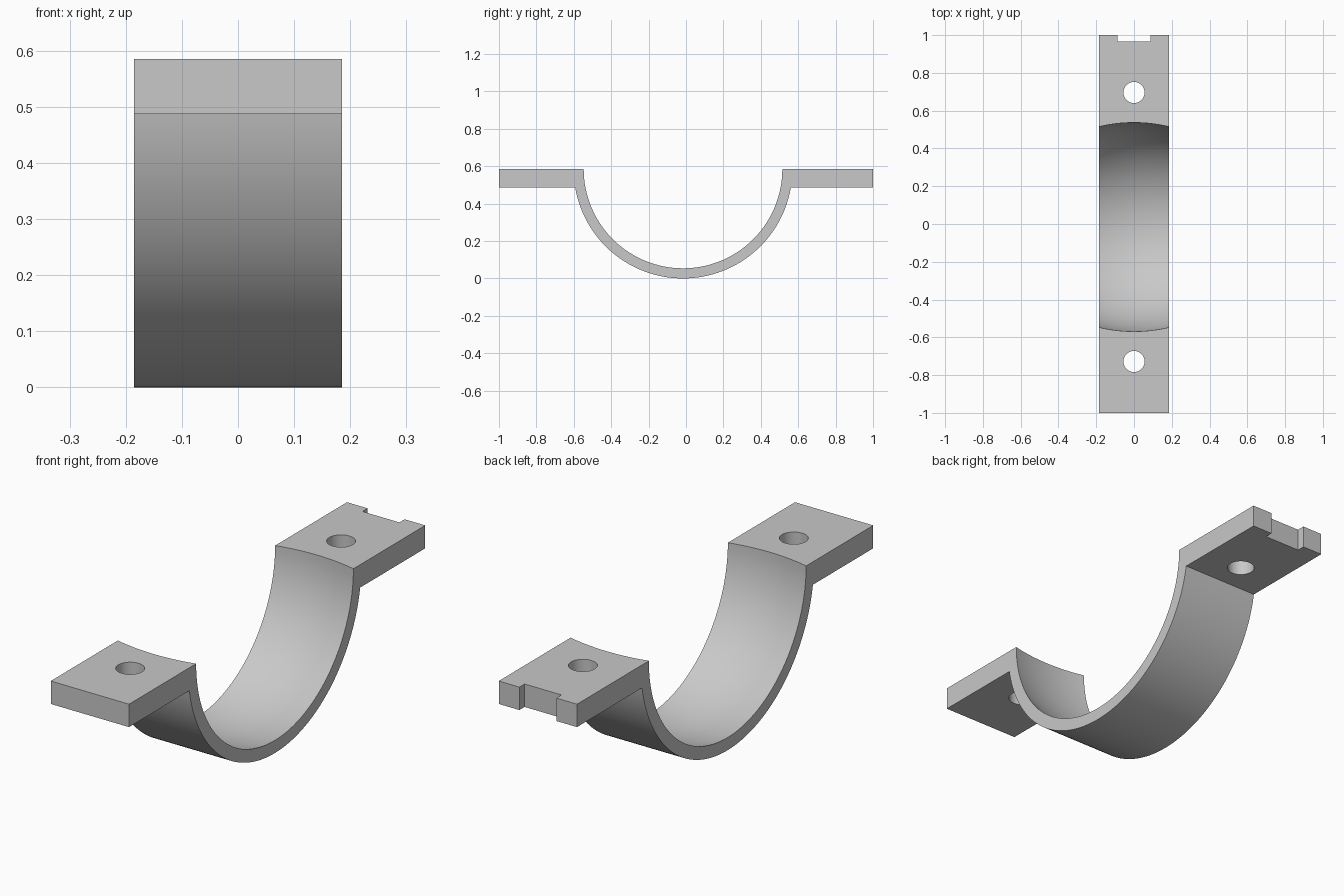
import bpy, bmesh, math
from mathutils import Matrix

cube = bpy.data.objects.get("Cube")
if cube:
    bpy.data.objects.remove(cube, do_unlink=True)

HALF_W, TOP, UNDER = 0.185, 0.585, 0.487
CY = -0.016                      # saddle axis runs along x at (CY, TOP)
R_OUT, R_EDGE, R_MID = 0.585, 0.531, 0.553

metal = bpy.data.materials.new("light grey metal")
metal.use_nodes = True
grey = (0.58, 0.58, 0.58, 1)
metal.diffuse_color = grey
metal.node_tree.nodes["Principled BSDF"].inputs["Base Color"].default_value = grey


def make_object(name, bm):
    bmesh.ops.recalc_face_normals(bm, faces=bm.faces)
    mesh = bpy.data.meshes.new(name)
    bm.to_mesh(mesh)
    bm.free()
    mesh.materials.append(metal)
    obj = bpy.data.objects.new(name, mesh)
    bpy.context.collection.objects.link(obj)
    return obj


# Clamp blank: side profile with flanges and half-round belly, extruded across x
drop = math.asin((TOP - UNDER) / R_OUT)
steps = 96
profile = [(1, UNDER), (1, TOP), (-1, TOP), (-1, UNDER)]
for i in range(steps + 1):
    a = math.pi + drop + (math.pi - 2 * drop) * i / steps
    profile.append((CY + R_OUT * math.cos(a), TOP + R_OUT * math.sin(a)))
bm = bmesh.new()
face = bm.faces.new([bm.verts.new((-HALF_W, y, z)) for y, z in profile])
ext = bmesh.ops.extrude_face_region(bm, geom=[face])
bmesh.ops.translate(bm, vec=(2 * HALF_W, 0, 0),
                    verts=[v for v in ext["geom"] if isinstance(v, bmesh.types.BMVert)])
clamp = make_object("saddle_clamp", bm)

# Barrel-shaped bore, slightly wider in the middle
bm = bmesh.new()
sag = R_MID - R_EDGE
curve_r = (HALF_W ** 2 + sag ** 2) / (2 * sag)
rings, sides = 16, 128
reach = HALF_W + 0.02
loops = []
for i in range(rings + 1):
    x = -reach + 2 * reach * i / rings
    r = R_MID - curve_r + math.sqrt(curve_r ** 2 - x ** 2)
    loops.append([bm.verts.new((x, CY + r * math.cos(2 * math.pi * k / sides),
                                TOP + r * math.sin(2 * math.pi * k / sides)))
                  for k in range(sides)])
for a, b in zip(loops, loops[1:]):
    for k in range(sides):
        n = (k + 1) % sides
        bm.faces.new((a[k], a[n], b[n], b[k]))
bm.faces.new(loops[0])
bm.faces.new(loops[-1])
cutters = [make_object("bore_cutter", bm)]

# Bolt holes through both flanges
for name, side in (("front", -1), ("back", 1)):
    bm = bmesh.new()
    bmesh.ops.create_cone(bm, cap_ends=True, segments=48, radius1=0.056, radius2=0.056,
                          depth=0.4, matrix=Matrix.Translation((0, CY + side * 0.712, 0.54)))
    cutters.append(make_object(name + "_hole_cutter", bm))

# Locating notch in the back end
bm = bmesh.new()
bmesh.ops.create_cube(bm, size=1, matrix=Matrix.Translation((0, 1.015, 0.54))
                      @ Matrix.Diagonal((0.175, 0.1, 0.4, 1)))
cutters.append(make_object("notch_cutter", bm))

for cutter in cutters:
    mod = clamp.modifiers.new(cutter.name, 'BOOLEAN')
    mod.operation, mod.solver, mod.object = 'DIFFERENCE', 'EXACT', cutter

# Apply the cuts, then drop the cutters
bpy.context.view_layer.update()
result = bpy.data.meshes.new_from_object(clamp.evaluated_get(bpy.context.evaluated_depsgraph_get()))
clamp.modifiers.clear()
clamp.data = result
result.name = "saddle_clamp"
for cutter in cutters:
    bpy.data.objects.remove(cutter, do_unlink=True)

bpy.ops.object.select_all(action='DESELECT')
clamp.select_set(True)
bpy.context.view_layer.objects.active = clamp
bpy.ops.object.shade_smooth_by_angle(angle=math.radians(30))
